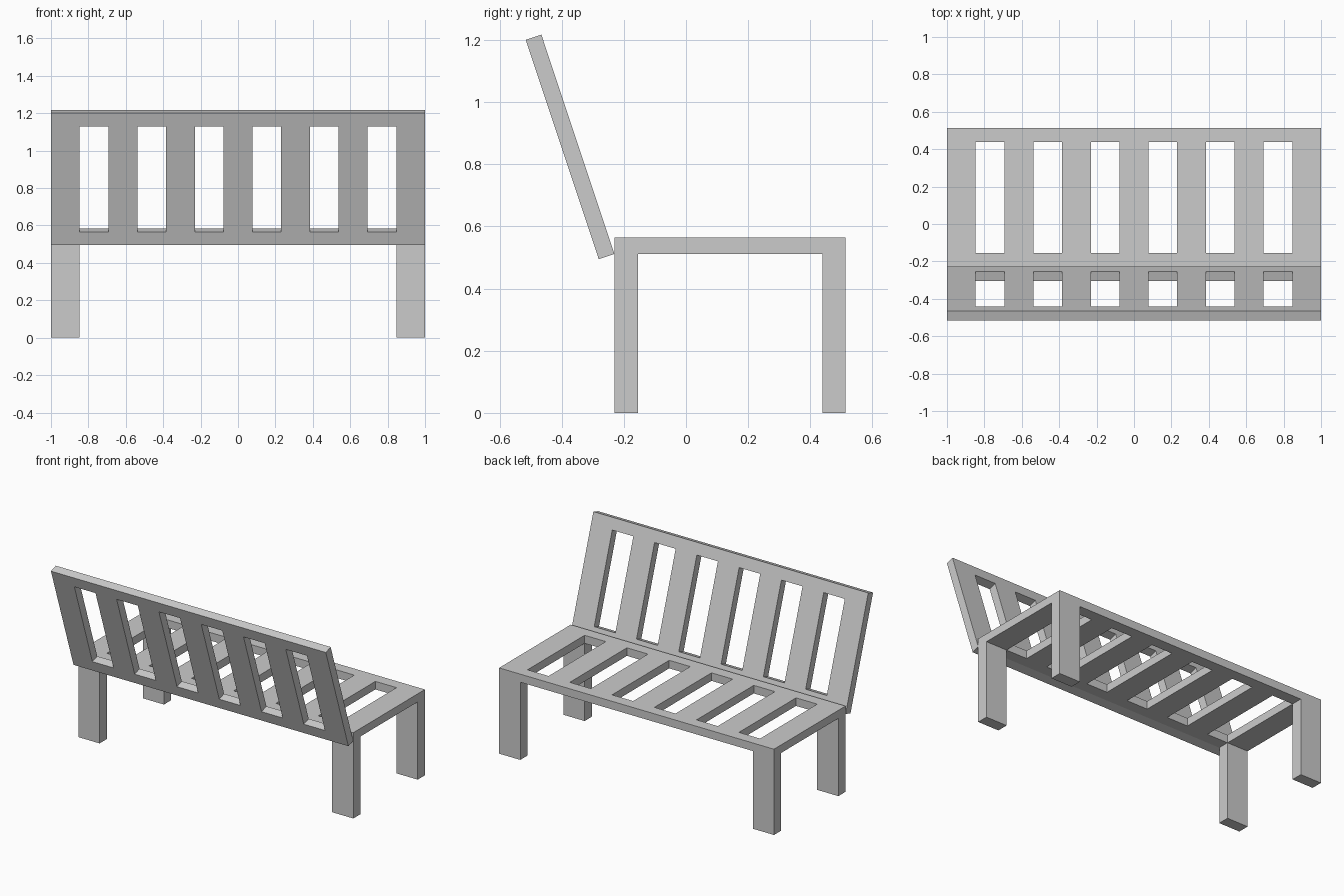
import bpy, bmesh, math

if "Cube" in bpy.data.objects:
    bpy.data.objects.remove(bpy.data.objects["Cube"])

COLS = 13                      # alternating slats and slots
SLAT = 2.0 / COLS
DEPTH, RAIL, THICK = 0.744, 0.075, 0.053
REAR, SEAT_TOP = -0.23, 0.564


def link(name, bm):
    mesh = bpy.data.meshes.new(name)
    bm.to_mesh(mesh)
    bm.free()
    ob = bpy.data.objects.new(name, mesh)
    bpy.context.collection.objects.link(ob)
    return ob


def slatted_panel(name, location, tilt=0.0):
    """Flat frame with six slots, thickened away from its upper face."""
    bm = bmesh.new()
    ys = [0, RAIL, DEPTH - RAIL, DEPTH]
    grid = [[bm.verts.new((-1 + i * SLAT, y, 0)) for y in ys] for i in range(COLS + 1)]
    for i in range(COLS):
        for j in range(3):
            if j == 1 and i % 2:
                continue       # slot
            bm.faces.new((grid[i][j], grid[i + 1][j], grid[i + 1][j + 1], grid[i][j + 1]))
    ob = link(name, bm)
    ob.location = location
    ob.rotation_euler.x = tilt
    mod = ob.modifiers.new("thickness", 'SOLIDIFY')
    mod.thickness = THICK
    mod.offset = -1
    return ob


def leg(name, x, y):
    height = SEAT_TOP - THICK
    bm = bmesh.new()
    bmesh.ops.create_cube(bm, size=1)
    bmesh.ops.scale(bm, vec=(SLAT, RAIL, height), verts=bm.verts)
    ob = link(name, bm)
    ob.location = (x, y, height / 2)


# Seat and leaning backrest share the same panel
slatted_panel("seat", (0, REAR, SEAT_TOP))
slatted_panel("backrest", (0, -0.281, 0.495), math.radians(108.4))

# Four legs under the seat corners
for side, sx in (("left", -1), ("right", 1)):
    x = sx * (1 - SLAT / 2)
    leg("rear_leg_" + side, x, REAR + RAIL / 2)
    leg("front_leg_" + side, x, REAR + DEPTH - RAIL / 2)
